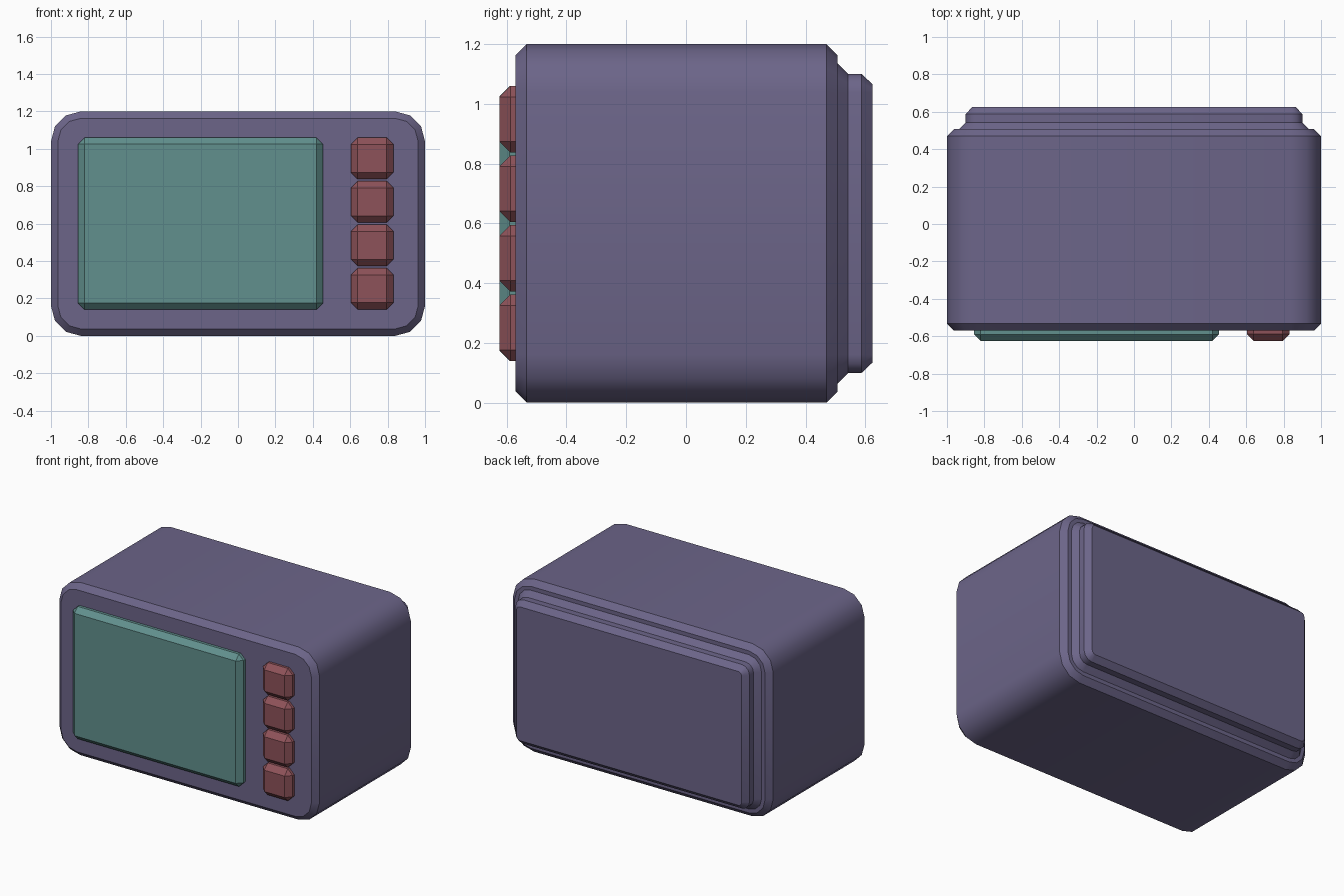
import bpy, bmesh
from math import sin, cos, pi, radians

if "Cube" in bpy.data.objects:
    bpy.data.objects.remove(bpy.data.objects["Cube"])

def material(name, rgb):
    m = bpy.data.materials.new(name)
    m.diffuse_color = (*rgb, 1)
    m.use_nodes = True
    m.node_tree.nodes["Principled BSDF"].inputs["Base Color"].default_value = m.diffuse_color
    return m

SHELL = material("shell_purple", (0.15, 0.13, 0.25))
GLASS = material("screen_teal", (0.12, 0.28, 0.27))
RED = material("button_red", (0.27, 0.085, 0.10))

def finish(name, bm, mat, smooth):
    bmesh.ops.recalc_face_normals(bm, faces=bm.faces)
    me = bpy.data.meshes.new(name)
    bm.to_mesh(me)
    bm.free()
    me.materials.append(mat)
    ob = bpy.data.objects.new(name, me)
    bpy.context.collection.objects.link(ob)
    if smooth:
        bpy.ops.object.select_all(action='DESELECT')
        ob.select_set(True)
        bpy.context.view_layer.objects.active = ob
        bpy.ops.object.shade_smooth_by_angle(angle=radians(35))
    return ob

def rounded_loop(bm, y, inset, half_w=1.0, half_h=0.6, radius=0.16, steps=3):
    """Rounded rectangle facing along y, offset inwards by inset."""
    r = radius - inset
    cx, cz = half_w - radius, half_h - radius
    verts = []
    for q, (sx, sz) in enumerate([(1, 1), (-1, 1), (-1, -1), (1, -1)]):
        for i in range(steps + 1):
            a = (q + i / steps) * pi / 2
            verts.append(bm.verts.new((sx * cx + r * cos(a), y, half_h + sz * cz + r * sin(a))))
    return verts

def bevelled_box(name, x, y, z, bevel, mat):
    bm = bmesh.new()
    bmesh.ops.create_cube(bm, size=1)
    for v in bm.verts:
        v.co = [lo + (c + 0.5) * (hi - lo) for c, (lo, hi) in zip(v.co, (x, y, z))]
    bmesh.ops.bevel(bm, geom=bm.edges[:], offset=bevel, offset_type='OFFSET',
                    segments=1, affect='EDGES', profile=0.5)
    return finish(name, bm, mat, False)

# Housing: lofted front to back, stepping in to the raised rear panel
sections = [(-0.57, 0.037), (-0.533, 0), (0.47, 0), (0.507, 0.037), (0.507, 0.064),
            (0.543, 0.1), (0.588, 0.1), (0.625, 0.135)]
bm = bmesh.new()
loops = [rounded_loop(bm, y, inset) for y, inset in sections]
for a, b in zip(loops, loops[1:]):
    for i in range(len(a)):
        j = (i + 1) % len(a)
        bm.faces.new((a[i], a[j], b[j], b[i]))
bm.faces.new(loops[0])
bm.faces.new(loops[-1])
finish("housing", bm, SHELL, True)

# Screen
bevelled_box("screen", (-0.855, 0.455), (-0.625, -0.5), (0.14, 1.06), 0.035, GLASS)

# Column of four buttons
for i in range(4):
    z = 0.14 + i * 0.2325
    bevelled_box(f"button_{i + 1}", (0.603, 0.832), (-0.625, -0.5), (z, z + 0.2225), 0.037, RED)
